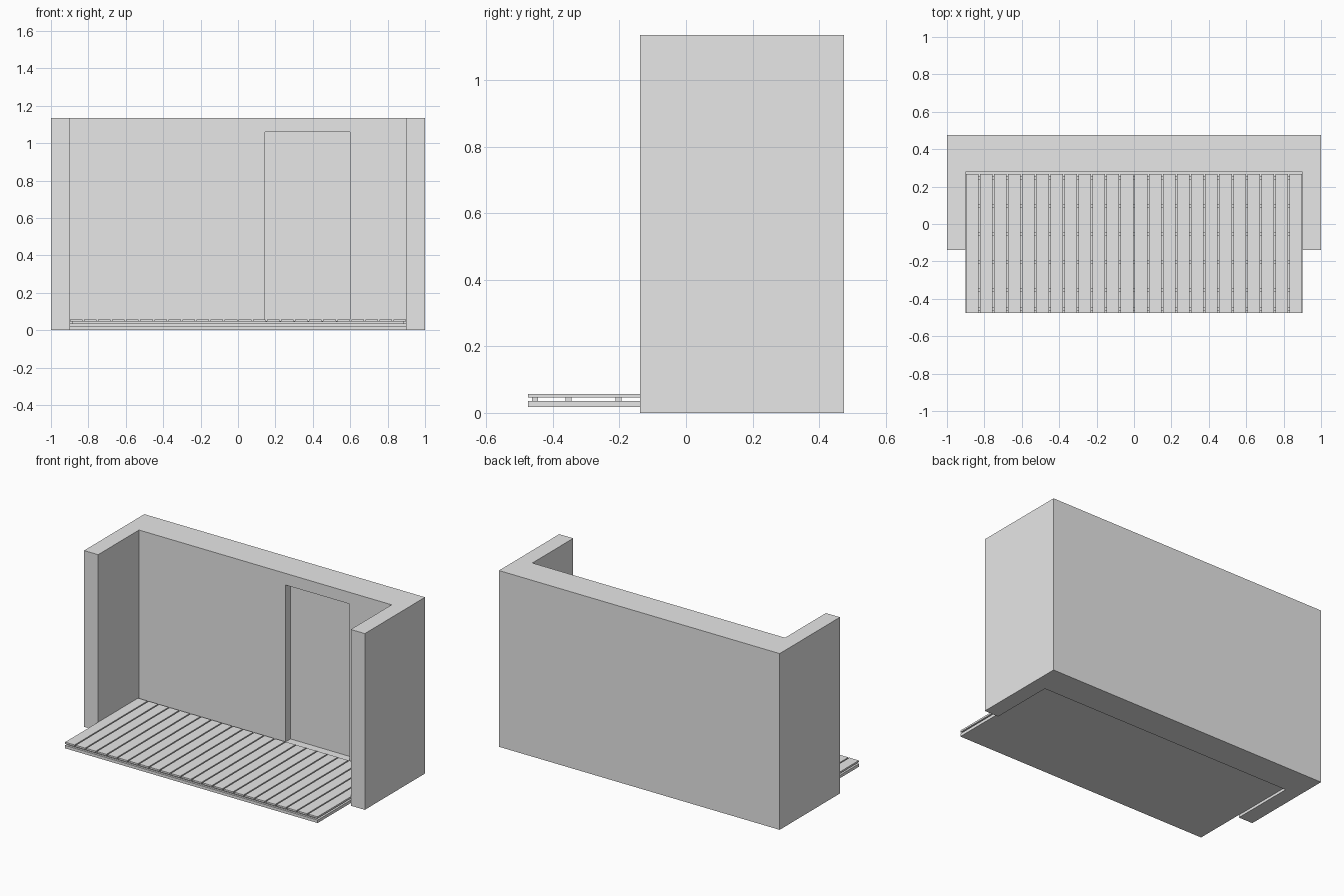
import bpy
import bmesh

if "Cube" in bpy.data.objects:
    bpy.data.objects.remove(bpy.data.objects["Cube"], do_unlink=True)

grey = bpy.data.materials.new("plain_grey")
grey.use_nodes = True
grey.diffuse_color = (0.8, 0.8, 0.8, 1)
grey.node_tree.nodes["Principled BSDF"].inputs["Base Color"].default_value = (0.8, 0.8, 0.8, 1)


def prism(name, outline, z0, z1):
    """Extrude a counter-clockwise xy outline from z0 up to z1."""
    bm = bmesh.new()
    base = bm.faces.new([bm.verts.new((x, y, z0)) for x, y in outline])
    top = bmesh.ops.extrude_face_region(bm, geom=[base])["geom"]
    verts = [v for v in top if isinstance(v, bmesh.types.BMVert)]
    bmesh.ops.translate(bm, vec=(0, 0, z1 - z0), verts=verts)
    bmesh.ops.recalc_face_normals(bm, faces=bm.faces)
    mesh = bpy.data.meshes.new(name)
    bm.to_mesh(mesh)
    bm.free()
    mesh.materials.append(grey)
    obj = bpy.data.objects.new(name, mesh)
    bpy.context.collection.objects.link(obj)
    return obj


def box(name, x0, x1, y0, y1, z0, z1):
    return prism(name, [(x0, y0), (x1, y0), (x1, y1), (x0, y1)], z0, z1)


FRONT, BACK, WALL_Y, INNER = -0.475, 0.475, 0.278, 0.9

# U-shaped wall with a shallow door recess
wall_front = -0.138
half = [(INNER, WALL_Y), (INNER, wall_front), (1, wall_front), (1, BACK)]
outline = half + [(-x, y) for x, y in reversed(half)]
wall = prism("wall", outline, 0, 1.135)
cutter = box("door_recess_cutter", 0.145, 0.6, WALL_Y - 0.1, WALL_Y + 0.05, 0.05, 1.06)
cut = wall.modifiers.new("door_recess", "BOOLEAN")
cut.operation = "DIFFERENCE"
cut.solver = "EXACT"
cut.object = cutter
bpy.context.view_layer.objects.active = wall
bpy.ops.object.modifier_apply(modifier=cut.name)
bpy.data.objects.remove(cutter, do_unlink=True)

# Floor slab under the deck
box("floor_slab", -INNER, INNER, FRONT, WALL_Y, 0.017, 0.036)

# Joists running across the slab
for i, y in enumerate([-0.453] + [-0.353 + 0.15 * k for k in range(5)]):
    box(f"joist_{i + 1}", -0.885, 0.885, y - 0.009, y + 0.009, 0.036, 0.046)

# Deck planks running front to back
COUNT, GAP, EDGE = 24, 0.008, 0.899
pitch = (2 * EDGE + GAP) / COUNT
for i in range(COUNT):
    x = -EDGE + i * pitch
    box(f"deck_plank_{i + 1}", x, x + pitch - GAP, FRONT, 0.267, 0.046, 0.057)
